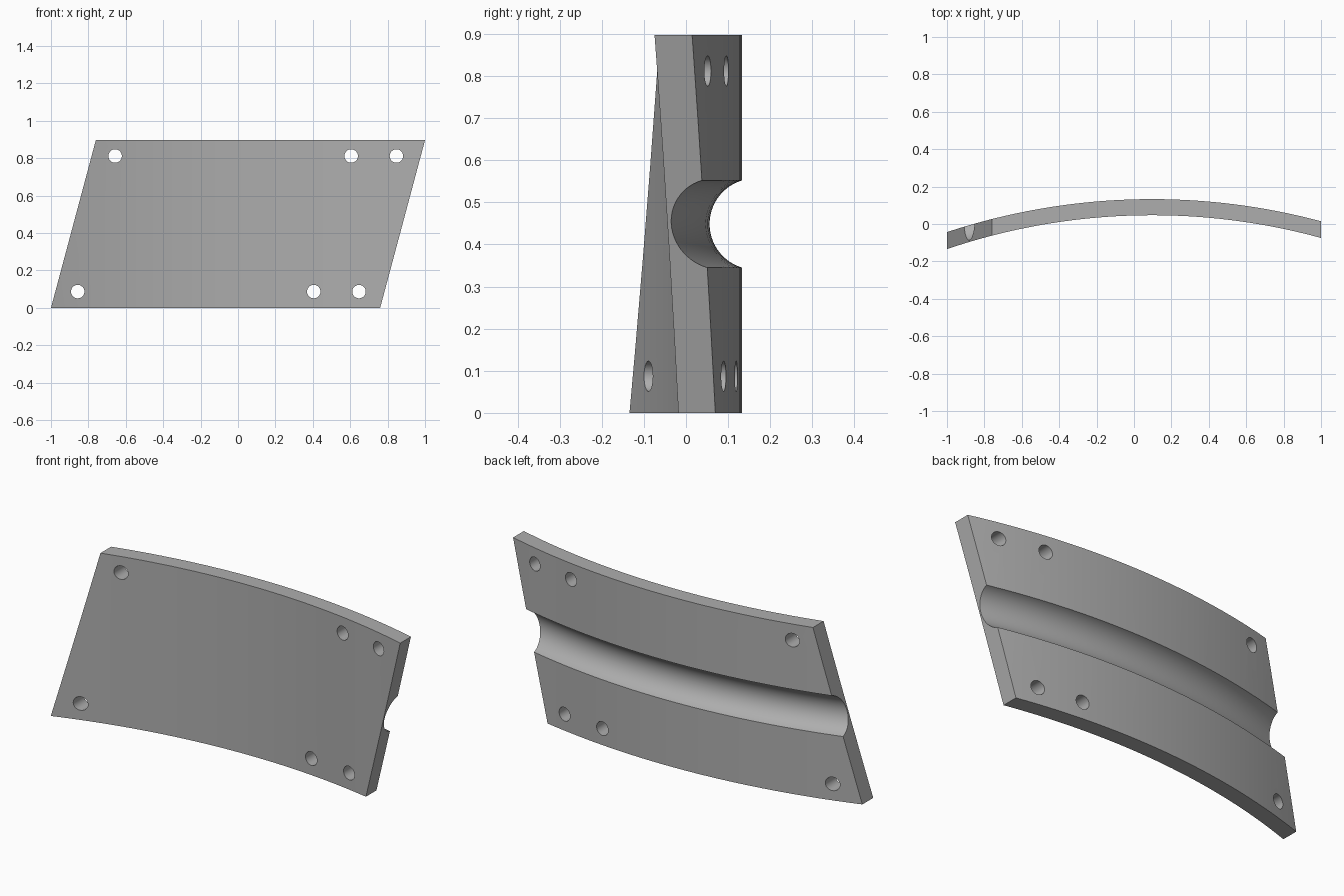
import bpy
import bmesh
import math

cube = bpy.data.objects.get("Cube")
if cube:
    bpy.data.objects.remove(cube, do_unlink=True)

HEIGHT, LEAN = 0.897, 0.24          # plate height, sideways lean of the ends
RADIUS, THICK = 3.5, 0.086          # bend of the back face, wall thickness
AXIS_X, AXIS_Y = 0.097, 0.133 - 3.5  # axis of the bend

grey = bpy.data.materials.new("plain grey")
grey.use_nodes = True
colour = (0.42, 0.42, 0.42, 1)
grey.diffuse_color = colour
grey.node_tree.nodes["Principled BSDF"].inputs["Base Color"].default_value = colour


def arc(radius, degrees):
    return [(AXIS_X + radius * math.sin(math.radians(d)),
             AXIS_Y + radius * math.cos(math.radians(d)), 0) for d in degrees]


# Curved plate: extruded arc band, trimmed to leaning ends
span = range(-21, 22)
bm = bmesh.new()
outer = [bm.verts.new(p) for p in arc(RADIUS, span)]
inner = [bm.verts.new(p) for p in arc(RADIUS - THICK, span)]
band = [bm.faces.new((outer[i], outer[i + 1], inner[i + 1], inner[i]))
        for i in range(len(outer) - 1)]
raised = bmesh.ops.extrude_face_region(bm, geom=band)["geom"]
bmesh.ops.translate(bm, vec=(0, 0, HEIGHT),
                    verts=[g for g in raised if isinstance(g, bmesh.types.BMVert)])
for side, point in ((-1, (-1, 0, 0)), (1, (1, 0, HEIGHT))):
    bmesh.ops.bisect_plane(bm, geom=bm.verts[:] + bm.edges[:] + bm.faces[:],
                           plane_co=point, plane_no=(side * HEIGHT, 0, -side * LEAN),
                           clear_outer=True)
    bmesh.ops.holes_fill(bm, edges=[e for e in bm.edges if e.is_boundary], sides=0)
bmesh.ops.recalc_face_normals(bm, faces=bm.faces[:])
mesh = bpy.data.meshes.new("curved_plate")
bm.to_mesh(mesh)
bm.free()
plate = bpy.data.objects.new("curved_plate", mesh)
bpy.context.collection.objects.link(plate)
mesh.materials.append(grey)


def carve(cutter):
    cutter.hide_render = True
    cutter.data.materials.append(grey)
    bpy.ops.object.select_all(action="DESELECT")
    plate.select_set(True)
    bpy.context.view_layer.objects.active = plate
    mod = plate.modifiers.new("cut", "BOOLEAN")
    mod.operation = "DIFFERENCE"
    mod.solver = "EXACT"
    mod.object = cutter
    bpy.ops.object.modifier_apply(modifier=mod.name)
    bpy.data.objects.remove(cutter, do_unlink=True)


# Round channel following the bend across the back
bpy.ops.mesh.primitive_torus_add(major_segments=360, minor_segments=64,
                                 major_radius=RADIUS + 0.031, minor_radius=0.108,
                                 location=(AXIS_X, AXIS_Y, HEIGHT / 2))
carve(bpy.context.object)

# Bolt holes: the lower row is the upper row shifted by the lean
for x in (-0.657, 0.605, 0.847):
    for hole_x, z in ((x, 0.812), (x - 0.2, 0.087)):
        bpy.ops.mesh.primitive_cylinder_add(vertices=32, radius=0.036, depth=1,
                                            location=(hole_x, 0, z),
                                            rotation=(math.pi / 2, 0, 0))
        carve(bpy.context.object)

plate.select_set(True)
bpy.context.view_layer.objects.active = plate
bpy.ops.object.shade_smooth_by_angle(angle=math.radians(30))
